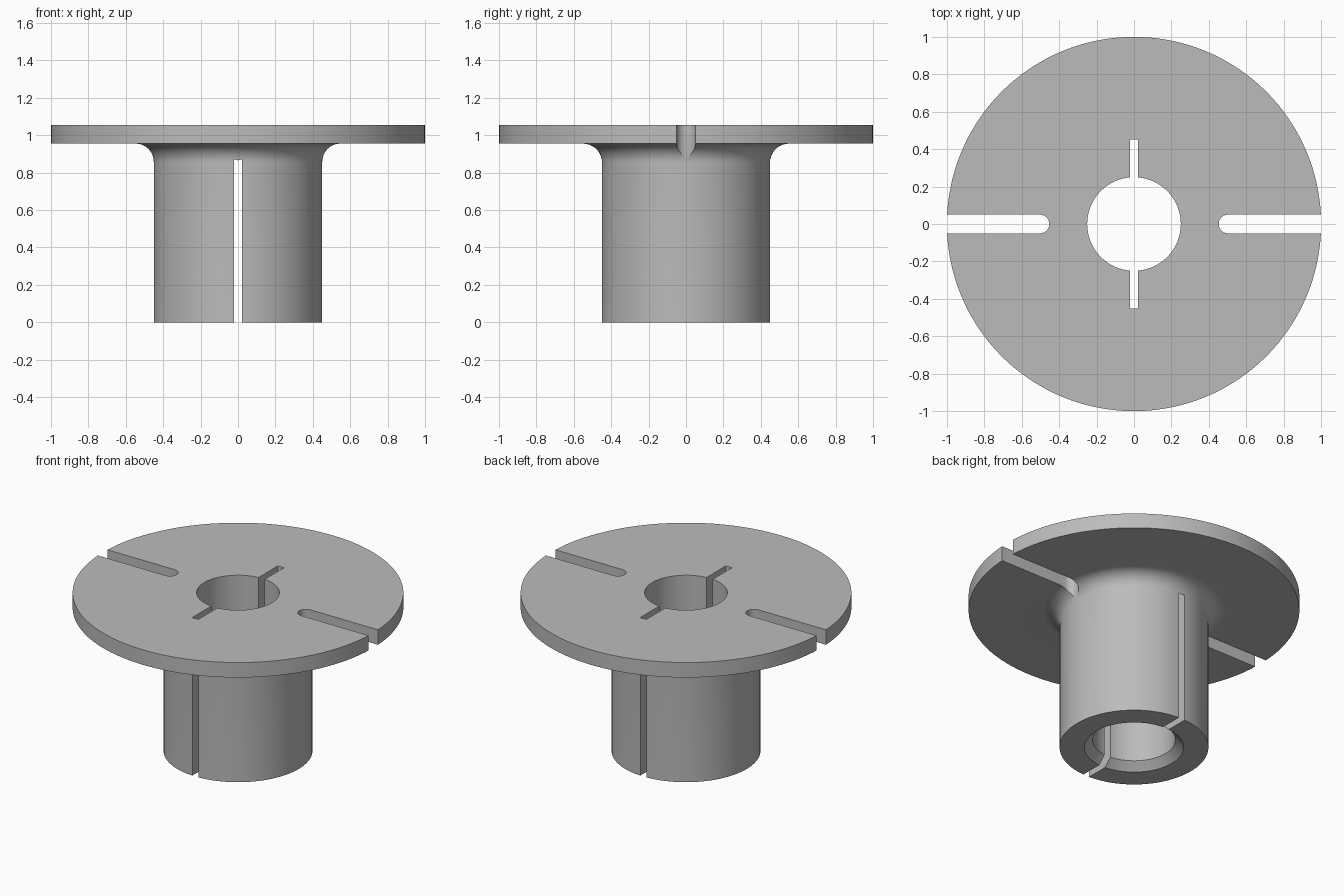
import bpy, bmesh, math

if "Cube" in bpy.data.objects:
    bpy.data.objects.remove(bpy.data.objects["Cube"])

SEG = 144
grey = bpy.data.materials.new("plain grey")
grey.diffuse_color = (0.5, 0.5, 0.5, 1)
grey.use_nodes = True
grey.node_tree.nodes["Principled BSDF"].inputs["Base Color"].default_value = grey.diffuse_color


def finish(bm, name):
    bmesh.ops.recalc_face_normals(bm, faces=bm.faces)
    mesh = bpy.data.meshes.new(name)
    bm.to_mesh(mesh)
    bm.free()
    obj = bpy.data.objects.new(name, mesh)
    bpy.context.collection.objects.link(obj)
    mesh.materials.append(grey)
    return obj


def lathe(profile, name):
    """Spin a closed (radius, z) profile around the z axis."""
    bm = bmesh.new()
    rings = []
    for i in range(SEG):
        a = 2 * math.pi * i / SEG
        rings.append([bm.verts.new((r * math.cos(a), r * math.sin(a), z)) for r, z in profile])
    n = len(profile)
    for i in range(SEG):
        p, q = rings[i], rings[(i + 1) % SEG]
        for j in range(n):
            k = (j + 1) % n
            bm.faces.new((p[j], q[j], q[k], p[k]))
    return finish(bm, name)


def prism(outline, name):
    """Upright cutter through the full height."""
    bm = bmesh.new()
    face = bm.faces.new([bm.verts.new((x, y, -0.2)) for x, y in outline])
    ext = bmesh.ops.extrude_face_region(bm, geom=[face])
    verts = [g for g in ext["geom"] if isinstance(g, bmesh.types.BMVert)]
    bmesh.ops.translate(bm, verts=verts, vec=(0, 0, 1.6))
    return finish(bm, name)


# Hub and flange: chamfered bore, fillet under the flange
fillet = []
for i in range(13):
    t = math.pi / 2 * i / 12
    fillet.append((0.55 - 0.1 * math.cos(t), 0.855 + 0.1 * math.sin(t)))
profile = [(0.25, 0.05), (0.30, 0), (0.45, 0)] + fillet
profile += [(1, 0.955), (1, 1.055), (0.25, 1.055)]
body = lathe(profile, "flanged_hub")

# Narrow slit across the hub
w, d = 0.0225, 0.4507
cutters = [prism([(-w, -d), (w, -d), (w, d), (-w, d)], "slit_cutter")]

# Round-ended open slots in the flange, one on each side
for side in (-1, 1):
    outline = [(side * 1.2, 0.05)]
    for i in range(17):
        t = math.pi / 2 + math.pi * i / 16
        outline.append((side * (0.5025 + 0.05 * math.cos(t)), 0.05 * math.sin(t)))
    outline.append((side * 1.2, -0.05))
    cutters.append(prism(outline, "flange_slot_cutter"))

bpy.context.view_layer.objects.active = body
body.select_set(True)
for c in cutters:
    m = body.modifiers.new("cut", "BOOLEAN")
    m.operation = "DIFFERENCE"
    m.solver = "EXACT"
    m.object = c
    bpy.ops.object.modifier_apply(modifier=m.name)
    bpy.data.objects.remove(c, do_unlink=True)

bpy.ops.object.shade_smooth_by_angle(angle=math.radians(30))
